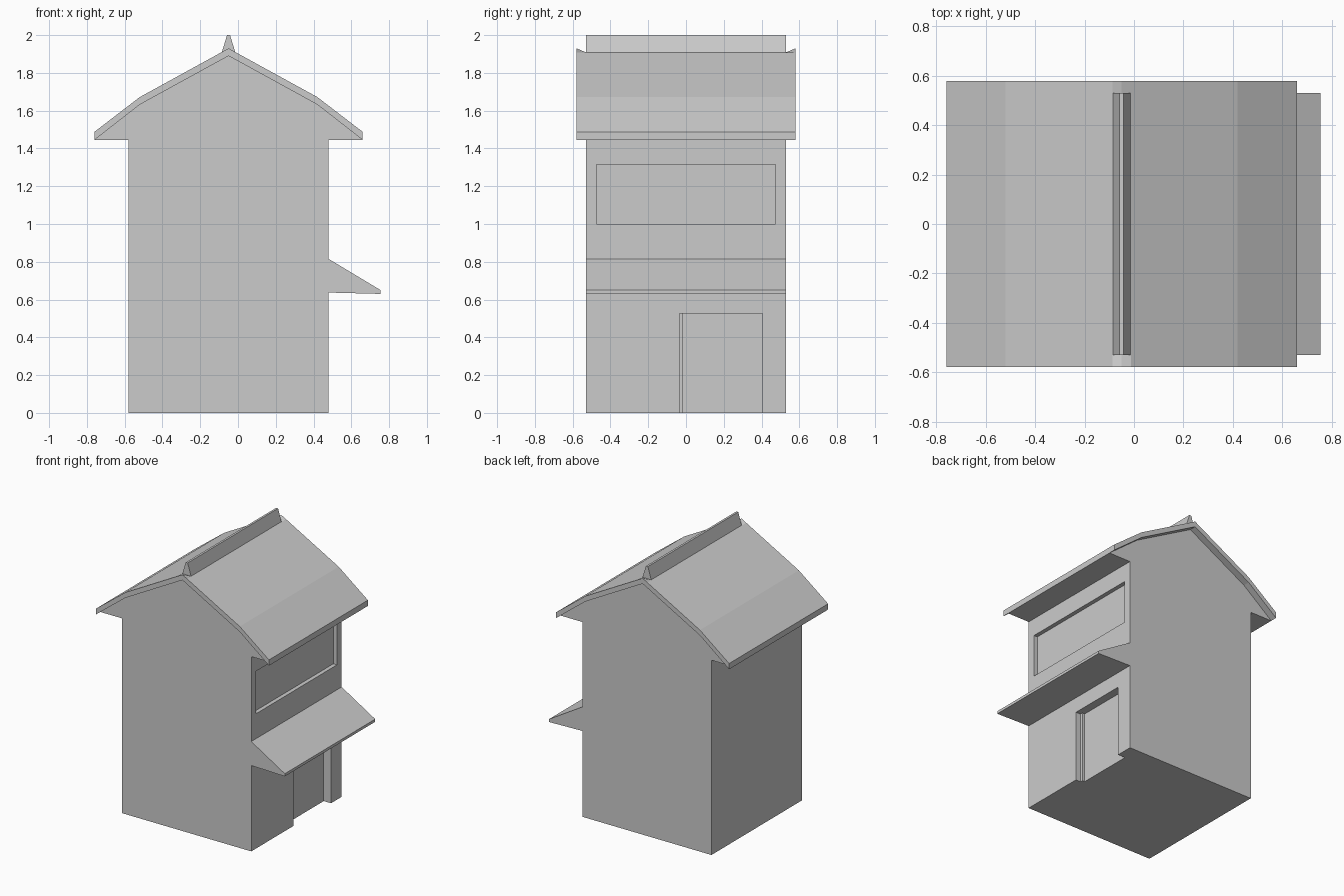
import bpy, bmesh

if "Cube" in bpy.data.objects:
    bpy.data.objects.remove(bpy.data.objects["Cube"])


def loft(name, sections):
    """Skin a list of (y, [(x, z), ...]) cross-sections into a closed solid."""
    bm = bmesh.new()
    rings = [[bm.verts.new((x, y, z)) for x, z in prof] for y, prof in sections]
    n = len(rings[0])
    for a, b in zip(rings, rings[1:]):
        for i in range(n):
            j = (i + 1) % n
            bm.faces.new((a[i], a[j], b[j], b[i]))
    bm.faces.new(rings[0])
    bm.faces.new(rings[-1])
    bmesh.ops.recalc_face_normals(bm, faces=bm.faces)
    mesh = bpy.data.meshes.new(name)
    bm.to_mesh(mesh)
    bm.free()
    ob = bpy.data.objects.new(name, mesh)
    bpy.context.collection.objects.link(ob)
    return ob


def extrude(name, prof, y0, y1):
    return loft(name, [(y0, prof), (y1, prof)])


def box(name, x0, x1, y0, y1, z0, z1):
    return extrude(name, [(x0, z0), (x1, z0), (x1, z1), (x0, z1)], y0, y1)


def mirrored(half):
    """Complete a profile given from the ridge outward, about x = CX."""
    left = [(2 * CX - x, z) for x, z in reversed(half) if abs(x - CX) > 1e-6]
    return half + left


def cut(ob, cutter):
    cutter.hide_render = True
    cutter.hide_set(True)
    mod = ob.modifiers.new("cut", 'BOOLEAN')
    mod.operation = 'DIFFERENCE'
    mod.solver = 'EXACT'
    mod.object = cutter


CX = -0.05            # centre line of the house
WALL, EAVE = 0.48, 0.66
D, DR = 0.53, 0.58    # half depth of walls and roof
SPLIT = 0.815

# Ground floor with stepped doorway
lower = box("lower_storey", 2 * CX - WALL, WALL, -D, D, 0, SPLIT)
cut(lower, box("door_frame_cutter", WALL - 0.04, 0.6, -0.035, 0.405, -0.1, 0.525))
cut(lower, box("door_panel_cutter", WALL - 0.06, 0.6, -0.015, 0.405, -0.1, 0.525))

# Upper floor with gables, boxed eaves and a wide recessed window
upper = extrude("upper_storey", mirrored([
    (CX, 1.89), (0.42, 1.632), (EAVE, 1.445), (WALL, 1.445), (WALL, SPLIT)]), -D, D)
cut(upper, box("window_cutter", WALL - 0.03, 0.6, -0.475, 0.475, 1.0, 1.315))

# Awning over the door
extrude("awning", [(WALL, SPLIT), (0.755, 0.65), (0.755, 0.63), (WALL, 0.637)], -D, D)


# Roof shell, its crest dipping under the ridge cap
def roof_profile(crest):
    outer = [(CX, crest), (CX + 0.038, 1.909), (0.42, 1.672), (EAVE, 1.488)]
    inner = [(EAVE, 1.445), (0.42, 1.632), (CX, 1.89)]
    right = outer + inner
    left = [(2 * CX - x, z) for x, z in reversed(right[1:-1])]
    return right + left


loft("roof", [(-DR, roof_profile(1.93)), (-D, roof_profile(1.909)),
              (D, roof_profile(1.909)), (DR, roof_profile(1.93))])

# Ridge cap
extrude("ridge_cap", mirrored([(CX + 0.008, 2.0), (CX + 0.037, 1.905)]), -D, D)
